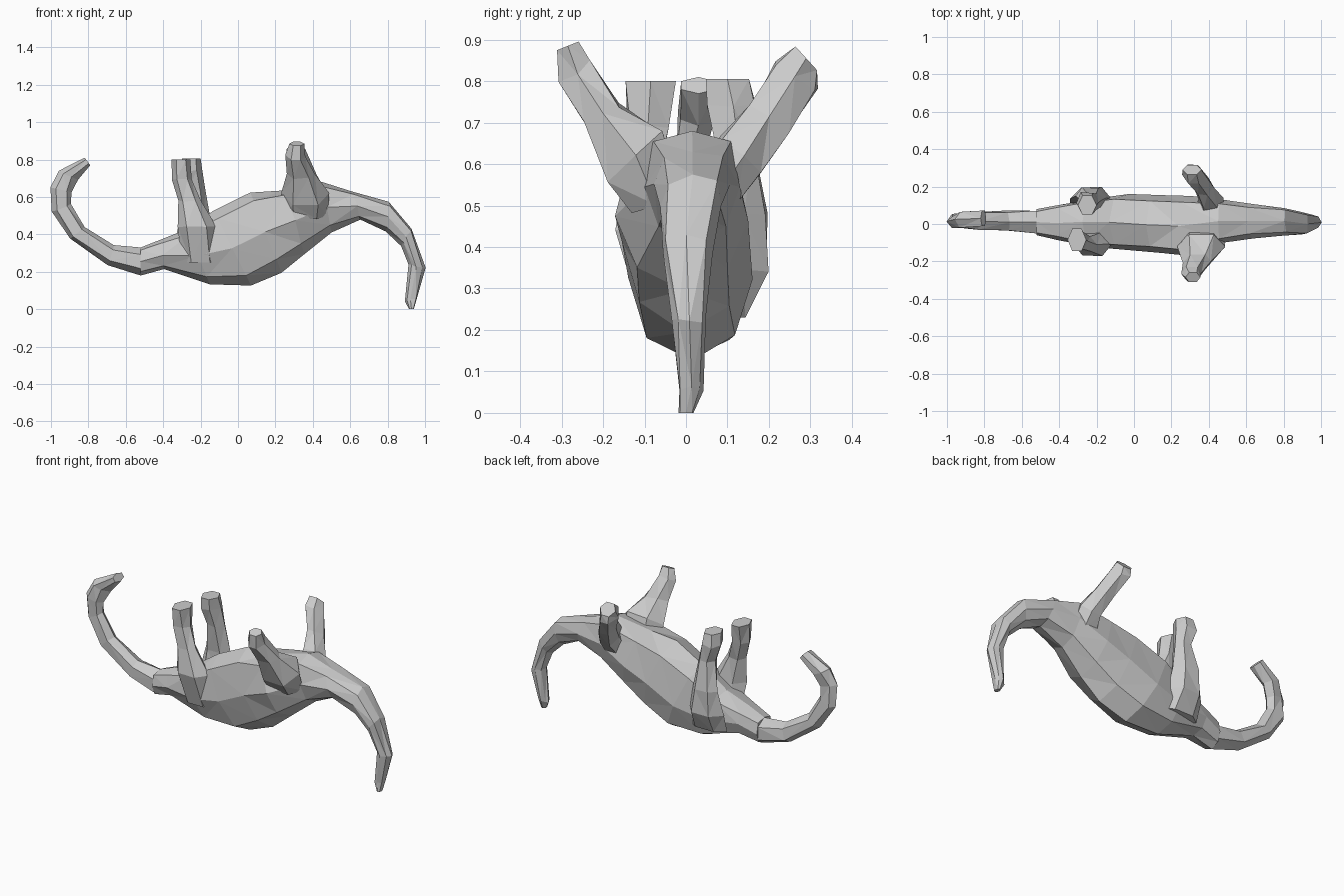
import bpy, bmesh, random
from math import cos, sin, pi, copysign
from mathutils import Vector

random.seed(4)


def skin(name, rings, jitter=0.006):
    """Bridge rings of points into a closed, triangulated, flat-shaded mesh."""
    bm = bmesh.new()
    rows = []
    for i, ring in enumerate(rings):
        j = jitter if 0 < i < len(rings) - 1 else 0
        rows.append([bm.verts.new(p + Vector([random.uniform(-j, j) for _ in range(3)]))
                     for p in ring])
    n = len(rows[0])
    for a, b in zip(rows, rows[1:]):
        for k in range(n):
            bm.faces.new((a[k], a[(k + 1) % n], b[(k + 1) % n], b[k]))
    bm.faces.new(rows[0][::-1])
    bm.faces.new(rows[-1])
    bmesh.ops.triangulate(bm, faces=bm.faces[:])
    bmesh.ops.recalc_face_normals(bm, faces=bm.faces[:])
    me = bpy.data.meshes.new(name)
    bm.to_mesh(me)
    bm.free()
    ob = bpy.data.objects.new(name, me)
    bpy.context.collection.objects.link(ob)
    return ob


def spine(name, sections, sides=8, flat=1.0):
    """Sections: back edge x,z, belly edge x,z, centre y, half width.
    flat < 1 squares off the belly side."""
    rings = []
    for xl, zl, xh, zh, y, w in sections:
        lo, hi = Vector((xl, 0, zl)), Vector((xh, 0, zh))
        mid, half = (lo + hi) / 2, (hi - lo) / 2
        ring = []
        for k in range(sides):
            c, s = cos(2 * pi * k / sides), sin(2 * pi * k / sides)
            if c > 0.01:
                c, s = c ** flat, copysign(abs(s) ** flat, s)
            ring.append(mid + half * c + Vector((0, y + w * s, 0)))
        rings.append(ring)
    return skin(name, rings)


def leg(name, sections, sides=6):
    """Sections: centre x,y,z, radii in x and y, slope of the ring across y."""
    rings = []
    for x, y, z, rx, ry, slope in sections:
        rings.append([Vector((x + rx * cos(2 * pi * k / sides),
                              y + ry * sin(2 * pi * k / sides),
                              z + slope * ry * sin(2 * pi * k / sides)))
                      for k in range(sides)])
    return skin(name, rings)


# Torso lying on its back
tail_root = (-0.52, 0.18, -0.52, 0.33, 0.01, 0.07)
neck_root = (0.50, 0.41, 0.45, 0.68, 0.015, 0.115)
spine("torso", [
    tail_root,
    (-0.40, 0.21, -0.42, 0.37, 0.01, 0.095),
    (-0.15, 0.135, -0.27, 0.43, 0.01, 0.13),
    (0.07, 0.125, -0.13, 0.53, 0.01, 0.145),
    (0.23, 0.20, 0.07, 0.62, 0.00, 0.155),
    (0.36, 0.30, 0.24, 0.64, -0.01, 0.16),
    neck_root,
], flat=0.6)

# Head and drooping snout
spine("head", [
    neck_root,
    (0.66, 0.475, 0.61, 0.635, 0.015, 0.09),
    (0.79, 0.42, 0.81, 0.57, 0.015, 0.075),
    (0.87, 0.34, 0.93, 0.43, 0.00, 0.06),
    (0.91, 0.24, 1.00, 0.22, 0.01, 0.042),
    (0.89, 0.04, 0.955, 0.06, 0.01, 0.027),
    (0.915, 0.00, 0.94, 0.00, 0.00, 0.018),
], flat=0.6)

# Curled tail
spine("tail", [
    tail_root,
    (-0.70, 0.23, -0.66, 0.345, 0.015, 0.06),
    (-0.90, 0.38, -0.82, 0.435, 0.02, 0.052),
    (-1.00, 0.52, -0.89, 0.56, 0.015, 0.042),
    (-1.00, 0.65, -0.885, 0.62, 0.01, 0.042),
    (-0.96, 0.74, -0.86, 0.69, 0.025, 0.048),
    (-0.82, 0.81, -0.79, 0.77, 0.03, 0.048),
], sides=6)

# Front legs splayed up and outward
leg("front_leg_near", [
    (0.36, -0.07, 0.50, 0.12, 0.07, 0.3),
    (0.36, -0.12, 0.62, 0.125, 0.075, 0.9),
    (0.34, -0.205, 0.72, 0.075, 0.05, 0.5),
    (0.31, -0.265, 0.82, 0.055, 0.045, 0.7),
    (0.315, -0.285, 0.885, 0.04, 0.03, 0.4),
])
leg("front_leg_far", [
    (0.40, 0.07, 0.52, 0.08, 0.06, -0.3),
    (0.41, 0.135, 0.62, 0.065, 0.055, -0.9),
    (0.37, 0.20, 0.71, 0.055, 0.05, -0.8),
    (0.32, 0.265, 0.81, 0.06, 0.055, -0.7),
    (0.31, 0.29, 0.855, 0.05, 0.03, -1.1),
])

# Hind legs with broad thighs
leg("hind_leg_near", [
    (-0.20, -0.07, 0.25, 0.10, 0.05, 0),
    (-0.22, -0.11, 0.44, 0.10, 0.07, 0),
    (-0.26, -0.105, 0.58, 0.06, 0.05, 0),
    (-0.30, -0.09, 0.69, 0.055, 0.055, 0),
    (-0.305, -0.085, 0.80, 0.05, 0.07, 0),
])
leg("hind_leg_far", [
    (-0.22, 0.10, 0.23, 0.12, 0.05, 0),
    (-0.23, 0.14, 0.34, 0.115, 0.065, 0),
    (-0.23, 0.145, 0.48, 0.085, 0.06, 0),
    (-0.23, 0.12, 0.64, 0.05, 0.05, 0),
    (-0.25, 0.11, 0.74, 0.06, 0.065, 0),
    (-0.25, 0.10, 0.805, 0.05, 0.06, 0),
])
